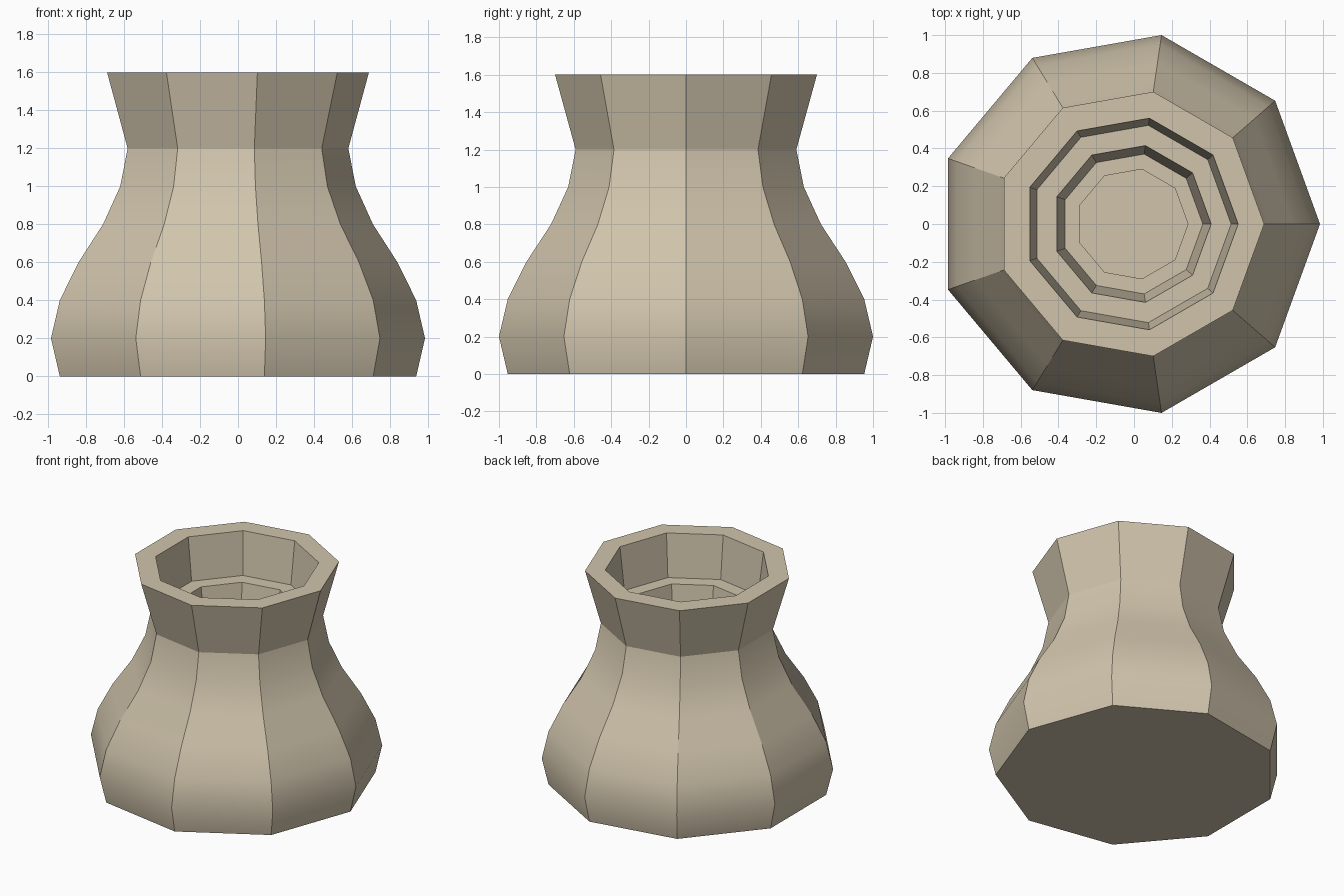
import bpy, bmesh, math

if "Cube" in bpy.data.objects:
    bpy.data.objects.remove(bpy.data.objects["Cube"])

SIDES = 9
R = 1 / math.sin(math.radians(80))              # makes half depth exactly 1
SHIFT = -R * (1 - math.cos(math.radians(20))) / 2   # centres the nonagon on x

# (half depth, height, smooth band above this ring)
PROFILE = [
    # belly, softly rounded up to the neck
    (0.953, 0.0, True), (1.0, 0.2, True), (0.953, 0.4, True), (0.853, 0.6, True),
    (0.722, 0.8, True), (0.63, 1.0, True), (0.59, 1.2, False),
    # flared neck and rim
    (0.70, 1.6, False), (0.56, 1.6, False),
    # stepped hollow
    (0.522, 1.28, False), (0.415, 1.28, False),
    (0.37, 0.96, False), (0.29, 0.96, False), (0.29, 0.64, False),
]

clay = bpy.data.materials.new("pale clay")
clay.diffuse_color = (0.63, 0.55, 0.41, 1)
clay.use_nodes = True
clay.node_tree.nodes["Principled BSDF"].inputs["Base Color"].default_value = clay.diffuse_color

bm = bmesh.new()
rings = []
for s, z, _ in PROFILE:
    ring = []
    for i in range(SIDES):
        a = 2 * math.pi * i / SIDES
        ring.append(bm.verts.new((s * (R * math.cos(a) + SHIFT), s * R * math.sin(a), z)))
    rings.append(ring)

# walls between neighbouring rings
for k in range(len(rings) - 1):
    lo, hi = rings[k], rings[k + 1]
    for i in range(SIDES):
        j = (i + 1) % SIDES
        f = bm.faces.new((lo[i], lo[j], hi[j], hi[i]))
        f.smooth = PROFILE[k][2]

# base and inner floor
bm.faces.new(rings[0][::-1])
bm.faces.new(rings[-1])

# only the belly's horizontal edges stay soft
for e in bm.edges:
    a, b = e.verts
    soft = abs(a.co.z - b.co.z) < 1e-5 and 0.1 < a.co.z < 1.1
    e.smooth = soft and all(f.smooth for f in e.link_faces)

bmesh.ops.recalc_face_normals(bm, faces=bm.faces[:])
mesh = bpy.data.meshes.new("vase")
bm.to_mesh(mesh)
bm.free()
mesh.materials.append(clay)
bpy.context.collection.objects.link(bpy.data.objects.new("vase", mesh))
